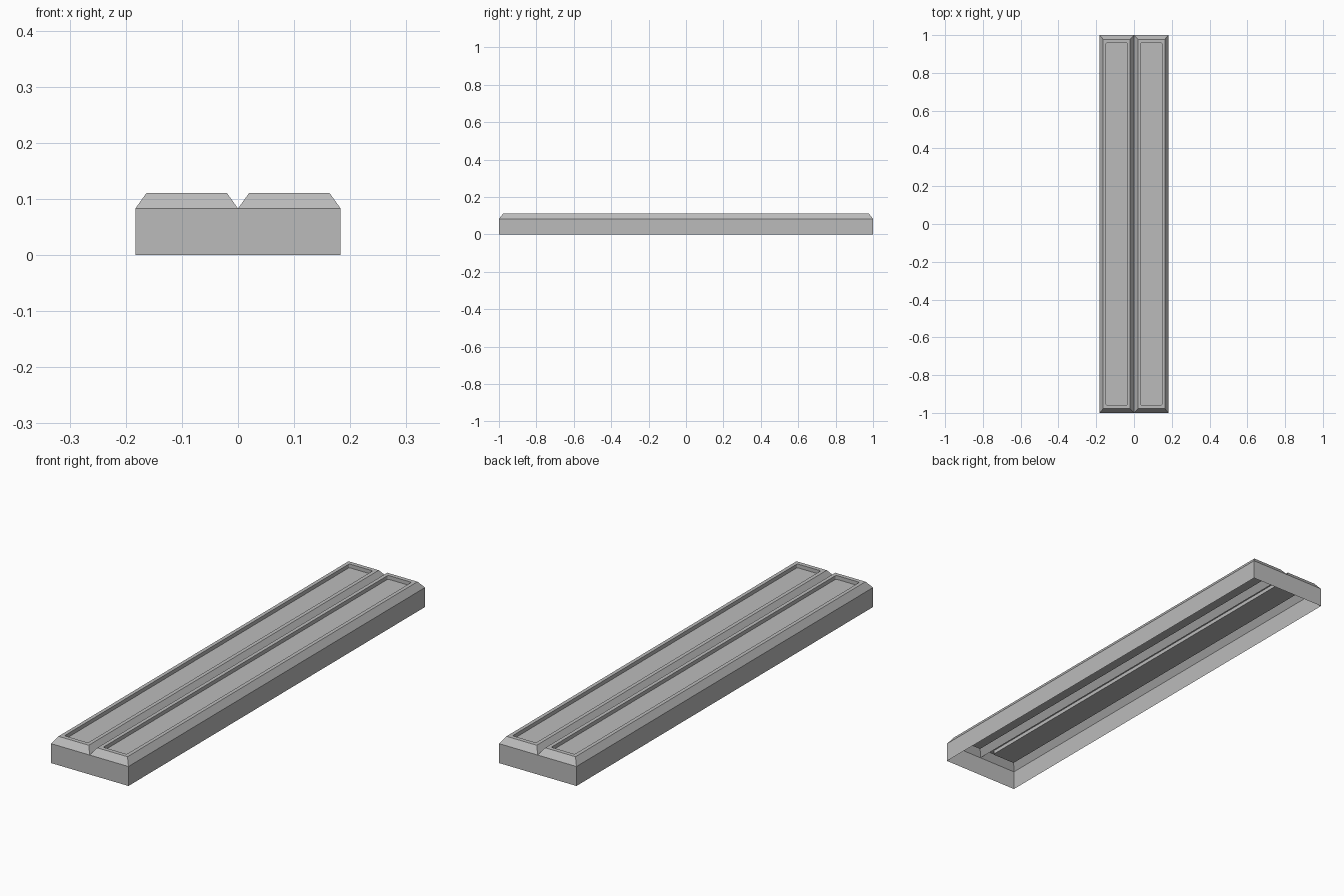
import bpy
import bmesh
from math import cos, sin, radians

cube = bpy.data.objects.get("Cube")
if cube:
    bpy.data.objects.remove(cube, do_unlink=True)

HALF_WIDTH, HALF_LENGTH = 0.183, 1.0
WALL_TOP, TOP = 0.083, 0.111
FLOOR = TOP - 0.016

grey = bpy.data.materials.new("plain_grey")
grey.use_nodes = True
colour = (0.5, 0.5, 0.5, 1)
grey.diffuse_color = colour
grey.node_tree.nodes["Principled BSDF"].inputs["Base Color"].default_value = colour


def ring(bm, hx, hy, z, radius=0.0):
    """Rectangle of vertices with four points on each corner."""
    verts = []
    for i, (sx, sy) in enumerate(((1, 1), (-1, 1), (-1, -1), (1, -1))):
        for step in range(4):
            a = radians(90 * i + 30 * step)
            verts.append(bm.verts.new((sx * (hx - radius) + radius * cos(a),
                                       sy * (hy - radius) + radius * sin(a), z)))
    return verts


def shell(name, rings, x=0.0, capped=False):
    """Open shell through stacked rings, listed from the bottom outward."""
    bm = bmesh.new()
    loops = [ring(bm, *r) for r in rings]
    for low, high in zip(loops, loops[1:]):
        for i in range(len(low)):
            j = (i + 1) % len(low)
            bm.faces.new((low[i], low[j], high[j], high[i]))
    if capped:
        bm.faces.new(loops[-1])
    bmesh.ops.remove_doubles(bm, verts=bm.verts[:], dist=0.00001)
    mesh = bpy.data.meshes.new(name)
    bm.to_mesh(mesh)
    bm.free()
    mesh.materials.append(grey)
    obj = bpy.data.objects.new(name, mesh)
    obj.location.x = x
    bpy.context.collection.objects.link(obj)
    return obj


# Straight outer wall, open underneath
shell("outer_wall", [(HALF_WIDTH, HALF_LENGTH, 0), (HALF_WIDTH, HALF_LENGTH, WALL_TOP)])

# Two bevelled covers, each with a sunken, round-cornered panel
half = HALF_WIDTH / 2
for side, name in ((1, "left_cover"), (-1, "right_cover")):
    shell(name, [
        (half, HALF_LENGTH, WALL_TOP),
        (half - 0.020, HALF_LENGTH - 0.022, TOP),
        (half - 0.036, HALF_LENGTH - 0.040, TOP, 0.006),
        (half - 0.036, HALF_LENGTH - 0.040, FLOOR, 0.006),
    ], x=side * half, capped=True)
